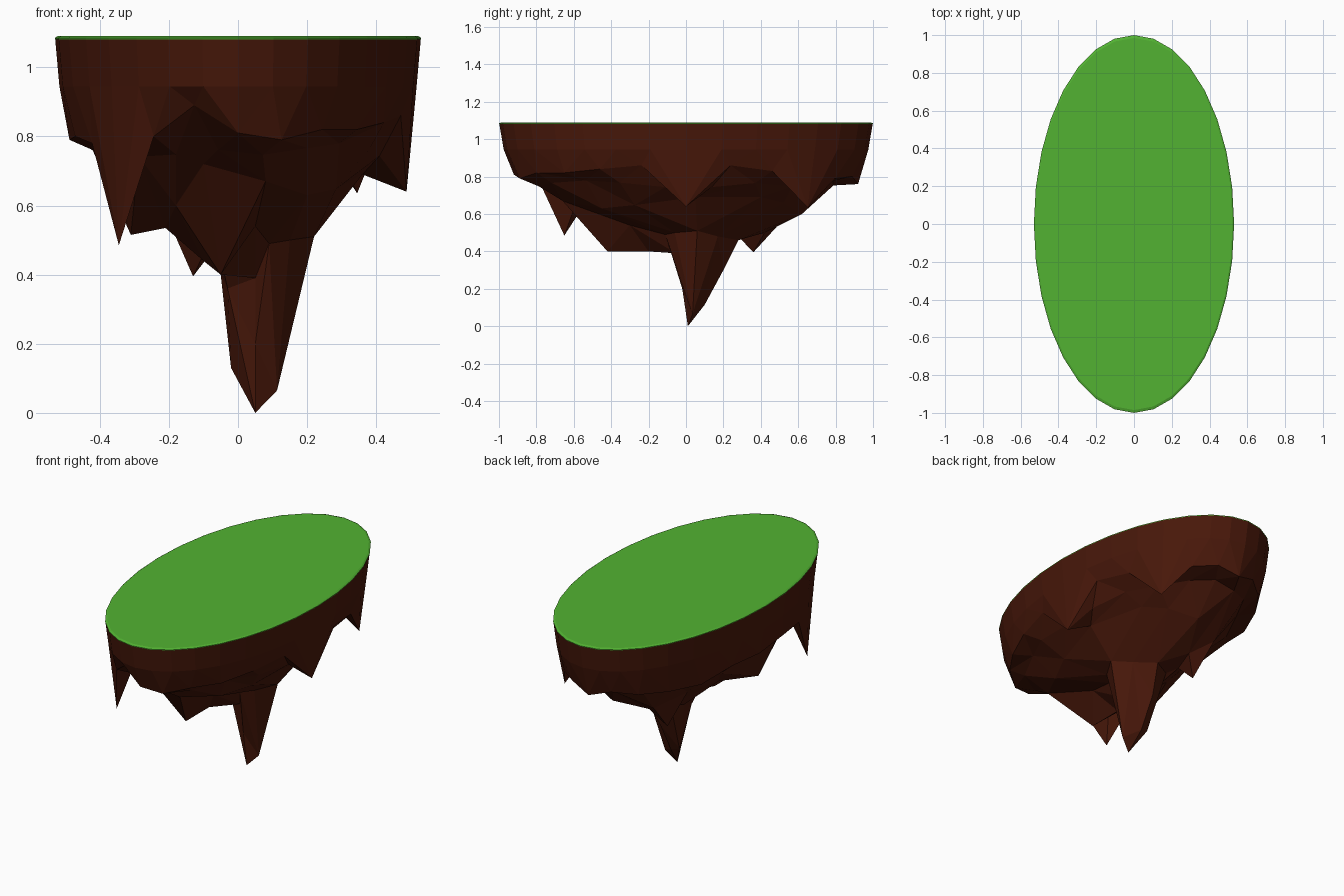
import bpy, math, random
from mathutils import Vector
from mathutils.geometry import delaunay_2d_cdt

random.seed(11)
RX, RY, TOP = 0.53, 1.0, 1.09


def make(name, verts, faces, color):
    me = bpy.data.meshes.new(name)
    me.from_pydata(verts, [], faces)
    ob = bpy.data.objects.new(name, me)
    bpy.context.collection.objects.link(ob)
    mat = bpy.data.materials.new(name)
    mat.diffuse_color = color
    me.materials.append(mat)
    return ob


def ring(n, r, z, turn=0.0):
    return [(RX * r * math.sin(2 * math.pi * (i + turn) / n),
             RY * r * math.cos(2 * math.pi * (i + turn) / n), z) for i in range(n)]


# Grass: flat oval top with a thin bevelled lip
N = 32
gv = ring(N, 0.985, TOP) + ring(N, 1.0, TOP - 0.005) + ring(N, 0.999, TOP - 0.009)
gf = [list(range(N))[::-1]]
for k in (0, N):
    for i in range(N):
        j = (i + 1) % N
        gf.append((k + i, k + j, k + N + j, k + N + i))
make("grass_top", gv, gf, (0.085, 0.45, 0.032, 1))

# Lower edge of the outer wall, every 15 degrees from the back, three spikes in it
edge_z = [0.76, 0.80, 0.79, 0.635, 0.83, 0.86, 0.64, 0.86, 0.84, 0.82, 0.82, 0.79,
          0.81, 0.89, 0.80, 0.485, 0.78, 0.80, 0.79, 0.80, 0.76, 0.77, 0.78, 0.80]
edge = [(x, y, z) for (x, y, _), z in zip(ring(24, 0.92, 0), edge_z)]

# Rock underside: stalactite tips, ridges and hollows
key = [
    # central stalactite
    (0.05, 0.01, 0.0), (0.113, 0.035, 0.065), (-0.02, 0.09, 0.13), (0.03, 0.1, 0.115),
    (0.05, -0.02, 0.2), (0.05, -0.055, 0.39), (0.09, -0.11, 0.49), (-0.05, 0.09, 0.4),
    (-0.03, -0.01, 0.36), (0.03, 0.2, 0.3), (0.06, 0.28, 0.46), (0.22, 0.06, 0.51),
    (0.15, -0.06, 0.5), (0.15, 0.17, 0.48), (-0.06, -0.1, 0.49), (-0.05, 0.22, 0.46),
    # lesser tip at the back left with hollows around it
    (-0.13, 0.36, 0.395), (-0.09, 0.28, 0.48), (-0.05, 0.42, 0.5), (-0.22, 0.3, 0.6),
    # ridges
    (-0.05, -0.42, 0.4), (-0.05, -0.2, 0.4), (-0.1, -0.3, 0.44), (0.05, -0.3, 0.54),
    (-0.31, -0.24, 0.515), (-0.21, -0.3, 0.535), (-0.15, 0.52, 0.57), (0.05, 0.62, 0.6),
    # front shoulder and inner hollows
    (-0.1, -0.66, 0.72), (0.08, -0.66, 0.67), (-0.18, -0.5, 0.6),
    (0.36, 0.05, 0.69), (0.28, 0.4, 0.69), (0.2, -0.45, 0.63),
]
pts = edge + key


def near(p, limit):
    return any(math.hypot((p[0] - k[0]) / RX, p[1] - k[1]) < limit for k in key)


# Fill the rest with rings that step inward and down
for n, r, z, jit, limit in ((20, 0.79, 0.76, 0.02, 0.1), (13, 0.62, 0.665, 0.03, 0.15),
                            (9, 0.42, 0.57, 0.03, 0.15)):
    for x, y, h in ring(n, r, z, random.random()):
        s = random.uniform(0.97, 1.03)
        q = (x * s, y * s, h + random.uniform(-jit, jit))
        if not near(q, limit):
            pts.append(q)
pts += ring(N, 0.975, 0.945) + ring(N, 0.998, TOP - 0.008)


# Triangulate on a disc whose steep wall is unrolled outward, then use the depths
def unroll(p):
    v = Vector((p[0] / RX, p[1] / RY))
    return v * (1 + 9 * max(0, v.length - 0.92))


_, _, tris, origin, _, _ = delaunay_2d_cdt([unroll(p) for p in pts], [], [], 0, 1e-5)
verts = [pts[o[0]] for o in origin]
make("rock_underside", verts, [tuple(t)[::-1] for t in tris], (0.065, 0.009, 0.003, 1))
